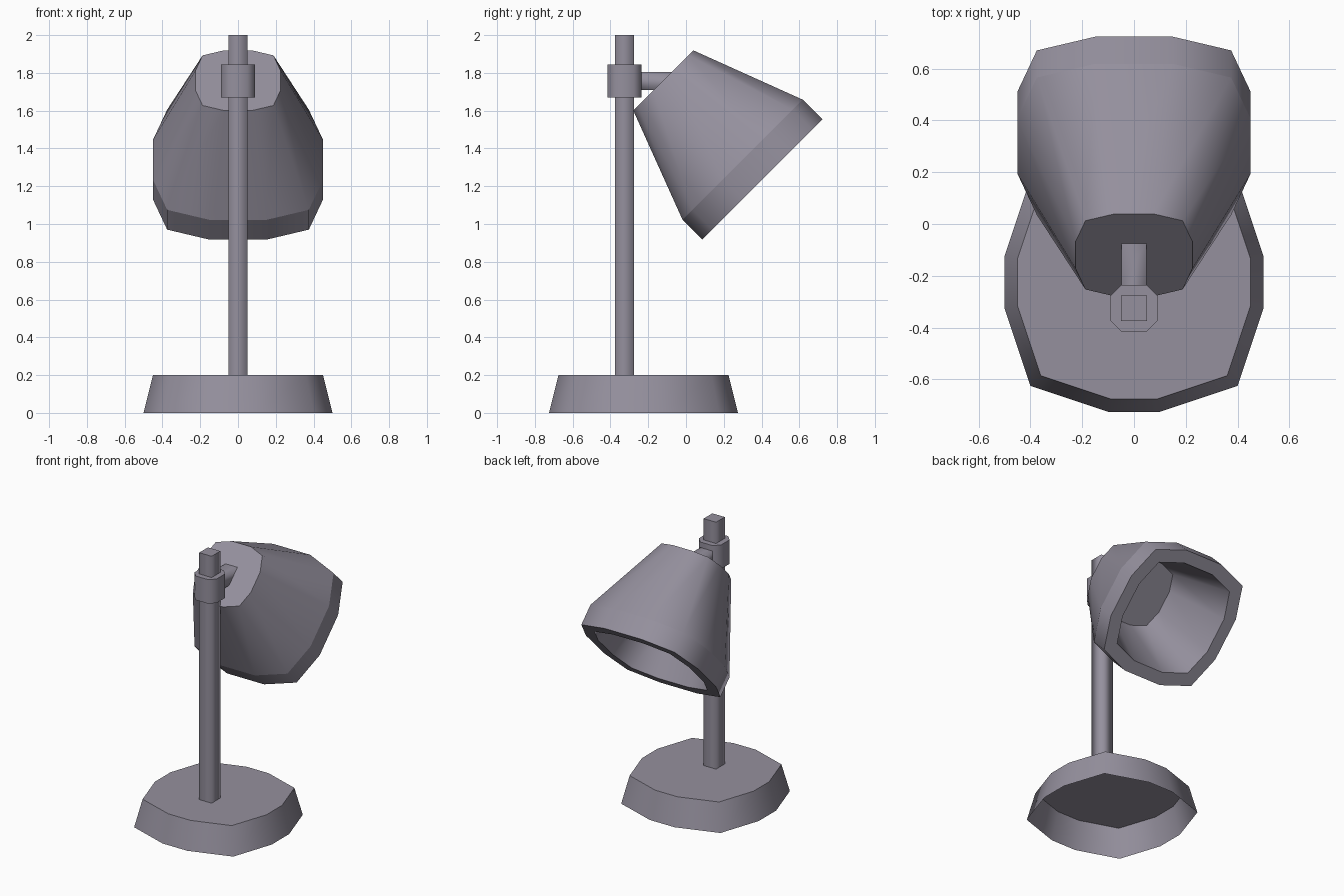
import bpy
import bmesh
from math import pi
from mathutils import Matrix, Vector

cube = bpy.data.objects.get("Cube")
if cube:
    bpy.data.objects.remove(cube, do_unlink=True)

# single painted-metal colour
metal = bpy.data.materials.new("warm grey metal")
metal.use_nodes = True
colour = (0.30, 0.28, 0.34, 1.0)
metal.diffuse_color = colour
metal.node_tree.nodes["Principled BSDF"].inputs["Base Color"].default_value = colour


def outline(side, corner=None):
    """Outline of half-width 1: square, octagon or twelve-gon, counterclockwise."""
    quarter = [(1, side)]
    if corner:
        quarter.append((corner, corner))
    if side < 1:
        quarter.append((side, 1))
    points = []
    for _ in range(4):
        points += quarter
        quarter = [(-y, x) for x, y in quarter]
    return points


def loft(name, shape, rings, matrix, cap_start=True, cap_end=True):
    """Join scaled outlines (radius, height) with smooth walls and sharp rims."""
    bm = bmesh.new()
    loops = [[bm.verts.new((x * r, y * r, h)) for x, y in shape] for r, h in rings]
    n = len(shape)
    for low, high in zip(loops, loops[1:]):
        for i in range(n):
            j = (i + 1) % n
            bm.faces.new((low[i], low[j], high[j], high[i])).smooth = True
    if cap_start:
        bm.faces.new(loops[0][::-1])
    if cap_end:
        bm.faces.new(loops[-1])
    for loop in loops:
        for i in range(n):
            edge = bm.edges.get((loop[i], loop[(i + 1) % n]))
            edge.smooth = False
    mesh = bpy.data.meshes.new(name)
    bm.to_mesh(mesh)
    bm.free()
    mesh.materials.append(metal)
    obj = bpy.data.objects.new(name, mesh)
    obj.matrix_world = matrix
    bpy.context.collection.objects.link(obj)
    return obj


square = outline(1)
octagon = outline(0.55)
POST_Y = -0.325

# hollow foot, open underneath
loft("base", outline(0.2, 0.8), [(0.5, 0), (0.45, 0.2)],
     Matrix.Translation((0, -0.225, 0)), cap_start=False)

# upright post and the clamp around it
post_place = Matrix.Translation((0, POST_Y, 0))
loft("post", square, [(0.05, 0.2), (0.05, 2.0)], post_place)
loft("clamp", octagon, [(0.09, 1.67), (0.09, 1.845)], post_place)

# arm reaching back from the clamp, its end mitred against the shade
arm = loft("arm", square, [(0.048, 0), (0.048, 0.2)],
           Matrix.Translation((0, POST_Y + 0.085, 1.757)) @ Matrix.Rotation(-pi / 2, 4, 'X'))
for vert in arm.data.vertices:
    if vert.co.z > 0.1:
        vert.co.z = 0.12 - vert.co.y

# tilted shade: outer cone, lip, flat rim, inner cone and inner end plate
shade_place = Matrix.Translation((0, -0.12, 1.76)) @ Matrix.Rotation(-pi * 0.75, 4, 'X')
loft("shade", outline(1 / 3, 5 / 6),
     [(0.225, 0), (0.45, 0.594), (0.45, 0.742), (0.365, 0.742), (0.23, 0.22)],
     shade_place)
